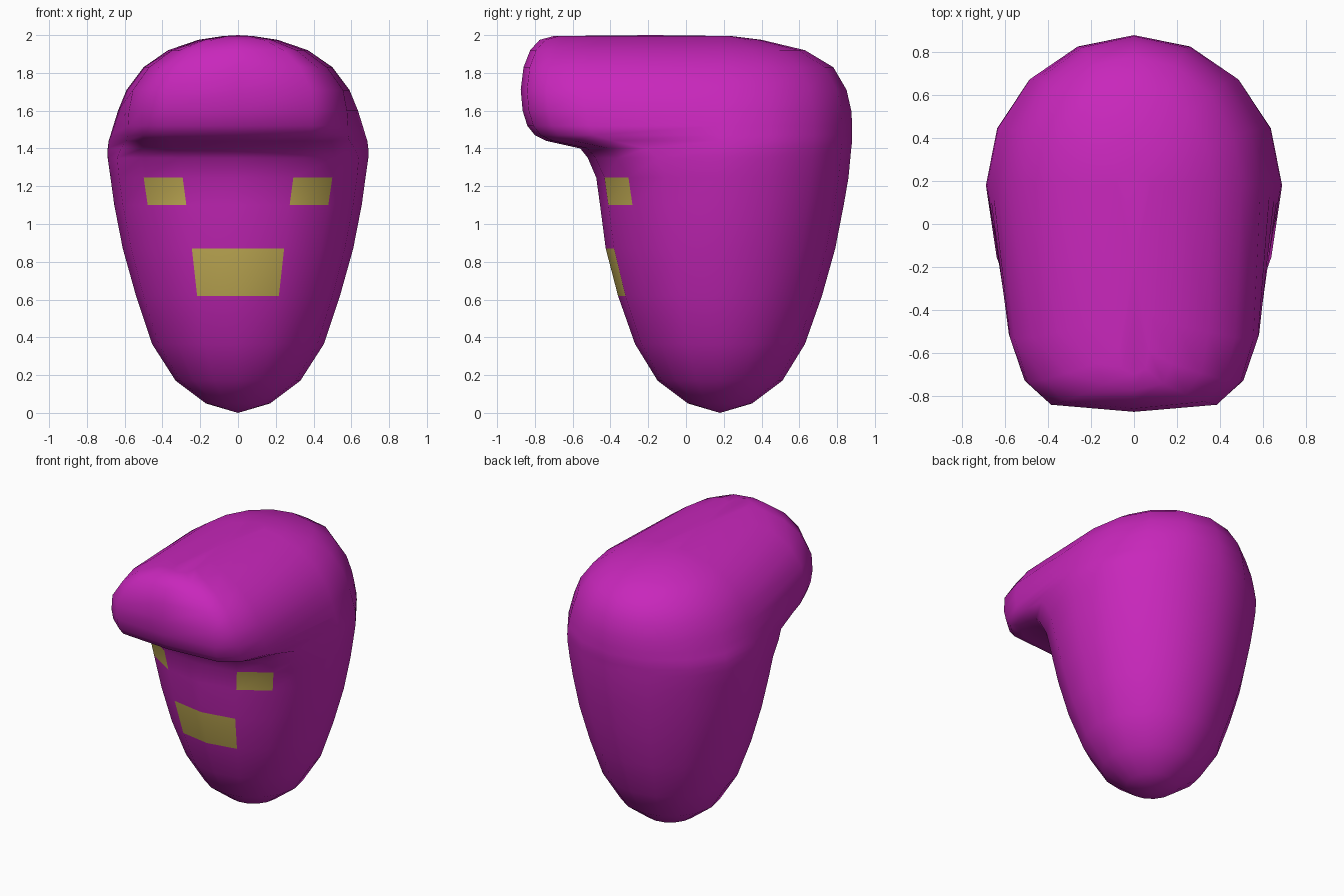
import bpy
import bmesh
from math import sin, cos, tau

cube = bpy.data.objects.get("Cube")
if cube:
    bpy.data.objects.remove(cube, do_unlink=True)


def make_material(name, colour):
    mat = bpy.data.materials.new(name)
    mat.use_nodes = True
    mat.diffuse_color = colour
    bsdf = mat.node_tree.nodes["Principled BSDF"]
    bsdf.inputs["Base Color"].default_value = colour
    bsdf.inputs["Roughness"].default_value = 0.7
    return mat


SEGMENTS = 16
CENTRE_Y = 0.18

# Cross-sections: height, half width, back y, front y, front squareness, front taper
SECTIONS = [
    (0.05, 0.17, 0.35, 0.01, 2, 0),
    (0.17, 0.33, 0.51, -0.15, 2, 0),
    (0.365, 0.455, 0.63, -0.27, 2, 0),
    (0.62, 0.54, 0.72, -0.36, 2.1, 0),
    (0.87, 0.61, 0.79, -0.425, 2.1, 0),
    (1.1, 0.655, 0.835, -0.455, 2.2, 0),
    (1.245, 0.675, 0.86, -0.475, 2.3, 0),
    (1.35, 0.69, 0.87, -0.52, 2.6, 0.03),
    (1.4, 0.69, 0.875, -0.56, 3, 0.1),
    # Overhanging brow
    (1.44, 0.685, 0.88, -0.74, 4, 0.17),
    (1.47, 0.675, 0.88, -0.8, 5, 0.16),
    (1.52, 0.66, 0.88, -0.84, 5, 0.13),
    (1.6, 0.635, 0.875, -0.865, 5, 0.09),
    (1.71, 0.59, 0.85, -0.875, 5, 0.04),
    (1.83, 0.5, 0.78, -0.86, 5, 0.04),
    (1.92, 0.37, 0.63, -0.825, 5, 0.04),
    (1.975, 0.21, 0.4, -0.775, 5, 0.04),
    (1.995, 0.08, 0.24, -0.7, 5, 0),
]


def add_section(bm, z, width, back, front, square, taper):
    """Ring with a round back half and a squarer, tapering front half."""
    ring = []
    for i in range(SEGMENTS):
        angle = tau * i / SEGMENTS
        side, ahead = sin(angle), cos(angle)
        if ahead > 0.001:
            power = 2 / square
            depth = ahead ** power
            x = width * abs(side) ** power * (1 - taper * depth)
            x = x if side >= 0 else -x
            y = CENTRE_Y + (front - CENTRE_Y) * depth
        else:
            x = width * side
            y = CENTRE_Y - (back - CENTRE_Y) * ahead
        ring.append(bm.verts.new((x, y, z)))
    return ring


# Material on a face, by its section band and its segment
EYE_BAND, MOUTH_BAND = 5, 3
PATCHES = {EYE_BAND: (1, SEGMENTS - 2), MOUTH_BAND: (0, SEGMENTS - 1)}

bm = bmesh.new()
rings = [add_section(bm, *section) for section in SECTIONS]
for band, (low, high) in enumerate(zip(rings, rings[1:])):
    for i in range(SEGMENTS):
        j = (i + 1) % SEGMENTS
        face = bm.faces.new((low[i], low[j], high[j], high[i]))
        face.material_index = int(i in PATCHES.get(band, ()))

# Rounded chin point and closed crown
chin = bm.verts.new((0, CENTRE_Y, 0))
crown = bm.verts.new((0, -CENTRE_Y, 2))
for ring, tip in ((rings[0], chin), (rings[-1], crown)):
    for i in range(SEGMENTS):
        bm.faces.new((ring[i], ring[(i + 1) % SEGMENTS], tip))

for face in bm.faces:
    face.smooth = True
bmesh.ops.recalc_face_normals(bm, faces=bm.faces)

mesh = bpy.data.meshes.new("head_with_brow")
bm.to_mesh(mesh)
bm.free()
mesh.materials.append(make_material("magenta", (0.58, 0.02, 0.5, 1)))
mesh.materials.append(make_material("dull_yellow", (0.6, 0.46, 0.1, 1)))
head = bpy.data.objects.new("head_with_brow", mesh)
bpy.context.collection.objects.link(head)
